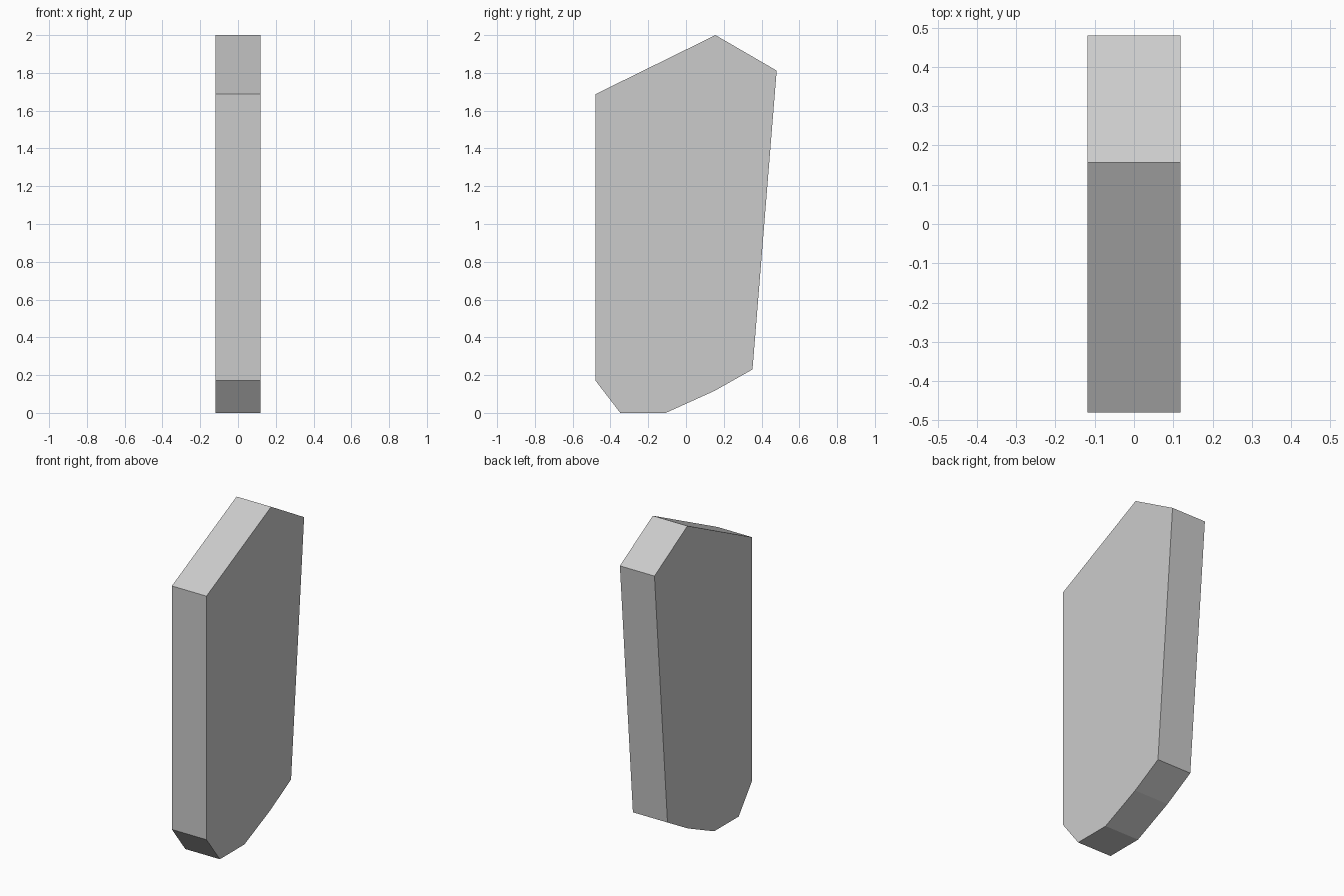
import bpy, bmesh

if "Cube" in bpy.data.objects:
    bpy.data.objects.remove(bpy.data.objects["Cube"])

HALF_WIDTH = 0.119

# Side outline of the slab as (y, z)
outline = [
    (-0.48, 0.172), (-0.348, 0.0), (-0.107, 0.0), (0.152, 0.117),
    (0.352, 0.23), (0.48, 1.812), (0.156, 2.0), (-0.48, 1.687),
]

# Slab: outline face extruded across the width
bm = bmesh.new()
side = bm.faces.new([bm.verts.new((-HALF_WIDTH, y, z)) for y, z in outline])
ext = bmesh.ops.extrude_face_region(bm, geom=[side], use_keep_orig=True)
moved = [v for v in ext["geom"] if isinstance(v, bmesh.types.BMVert)]
bmesh.ops.translate(bm, verts=moved, vec=(2 * HALF_WIDTH, 0, 0))
bmesh.ops.recalc_face_normals(bm, faces=bm.faces)

mesh = bpy.data.meshes.new("stone_slab")
bm.to_mesh(mesh)
bm.free()
slab = bpy.data.objects.new("stone_slab", mesh)
bpy.context.collection.objects.link(slab)
